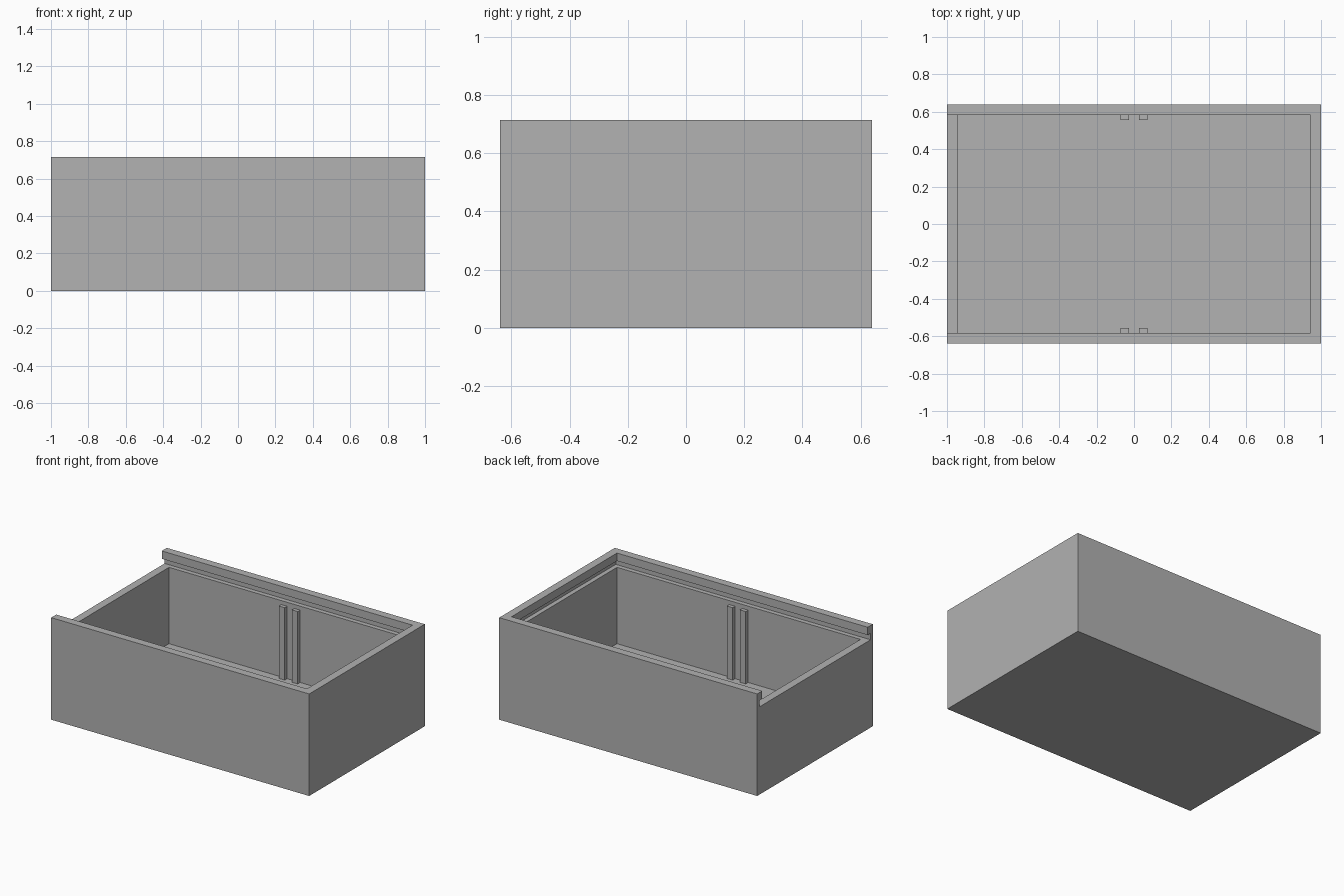
import bpy

cube = bpy.data.objects.get("Cube")
if cube:
    bpy.data.objects.remove(cube, do_unlink=True)

grey = bpy.data.materials.new("plain grey")
grey.use_nodes = True
grey.diffuse_color = (0.445, 0.445, 0.445, 1)
grey.node_tree.nodes["Principled BSDF"].inputs["Base Color"].default_value = grey.diffuse_color

# Overall size and wall features
HX, HY, H = 1.0, 0.64, 0.715
WALL, FLOOR = 0.056, 0.08
SLOT_LOW, SLOT_HIGH, SLOT_DEPTH = 0.615, 0.66, 0.032
IX, IY = HX - WALL, HY - WALL


def block(name, x, y, z):
    """Box spanning the given (low, high) ranges."""
    spans = (x, y, z)
    bpy.ops.mesh.primitive_cube_add(size=1, location=[(a + b) / 2 for a, b in spans])
    obj = bpy.context.object
    obj.name = name
    obj.scale = [b - a for a, b in spans]
    bpy.ops.object.transform_apply(location=False, rotation=False, scale=True)
    obj.data.materials.append(grey)
    return obj


def cut(target, cutter):
    """Subtract the cutter from the target, then discard it."""
    cutter.hide_render = True
    bpy.context.view_layer.objects.active = target
    mod = target.modifiers.new("cut", "BOOLEAN")
    mod.operation = "DIFFERENCE"
    mod.solver = "EXACT"
    mod.object = cutter
    bpy.ops.object.modifier_apply(modifier=mod.name)
    bpy.data.objects.remove(cutter, do_unlink=True)


# Box body: cavity, lid groove on three sides, opening at the low end
body = block("box_body", (-HX, HX), (-HY, HY), (0, H))
cut(body, block("cavity_cutter", (-IX, IX), (-IY, IY), (FLOOR, H + 0.1)))
cut(body, block("lid_groove_cutter", (-HX - 0.1, IX + SLOT_DEPTH),
                (-IY - SLOT_DEPTH, IY + SLOT_DEPTH), (SLOT_LOW, SLOT_HIGH)))
cut(body, block("lid_entry_cutter", (-HX - 0.1, 0), (-IY, IY), (SLOT_LOW + 0.01, H + 0.1)))

# Divider guide ribs: a pair on each long wall
for side, wall in ((-1, "front"), (1, "back")):
    for end, hand in ((-1, "right"), (1, "left")):
        x = sorted((end * 0.028, end * 0.073))
        y = sorted((side * (IY + 0.005), side * (IY - 0.027)))
        block(f"{wall}_{hand}_divider_rib", x, y, (FLOOR - 0.005, 0.587))
